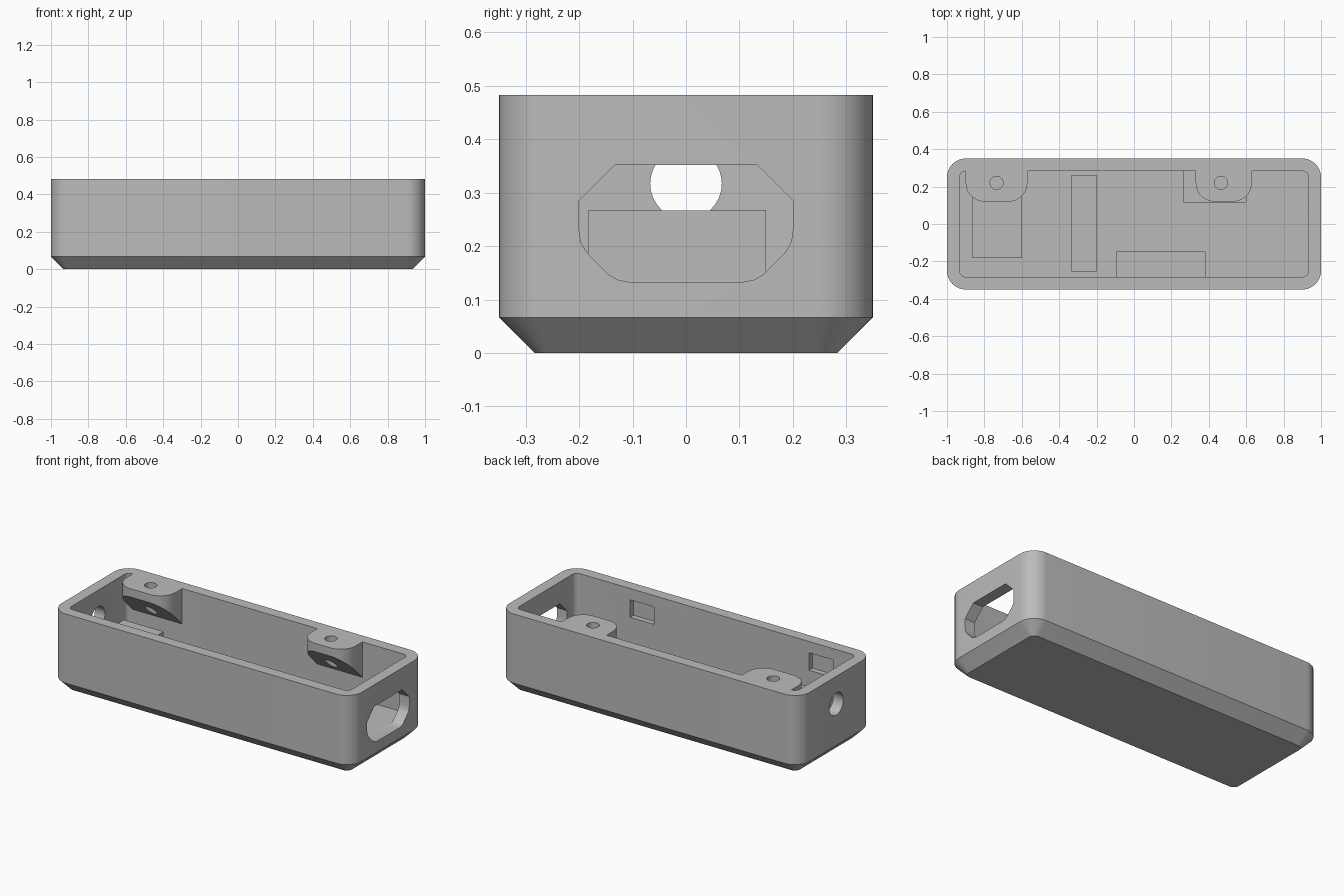
import bpy
import bmesh
from math import sin, cos, pi, radians
from mathutils import Vector

if "Cube" in bpy.data.objects:
    bpy.data.objects.remove(bpy.data.objects["Cube"])

grey = bpy.data.materials.new("plain grey")
grey.use_nodes = True
grey.diffuse_color = (0.5, 0.5, 0.5, 1)
grey.node_tree.nodes["Principled BSDF"].inputs["Base Color"].default_value = grey.diffuse_color

HEIGHT, FLOOR, WALL = 0.483, 0.133, 0.067
INNER_Y = 0.35 - WALL


def loft(name, loops):
    """Closed solid through matching loops of points."""
    bm = bmesh.new()
    rings = [[bm.verts.new(p) for p in loop] for loop in loops]
    n = len(rings[0])
    for a, b in zip(rings, rings[1:]):
        for i in range(n):
            j = (i + 1) % n
            bm.faces.new((a[i], a[j], b[j], b[i]))
    bm.faces.new(rings[0])
    bm.faces.new(rings[-1])
    bmesh.ops.recalc_face_normals(bm, faces=bm.faces)
    mesh = bpy.data.meshes.new(name)
    bm.to_mesh(mesh)
    bm.free()
    mesh.materials.append(grey)
    obj = bpy.data.objects.new(name, mesh)
    bpy.context.collection.objects.link(obj)
    return obj


def rounded(hx, hy, r, z, steps=10):
    """Rounded rectangle loop at height z."""
    pts = []
    for q, (sx, sy) in enumerate([(1, 1), (-1, 1), (-1, -1), (1, -1)]):
        for k in range(steps + 1):
            a = (q + k / steps) * pi / 2
            pts.append((sx * (hx - r) + r * cos(a), sy * (hy - r) + r * sin(a), z))
    return pts


def box(name, x0, x1, y0, y1, z0, z1):
    return loft(name, [[(x0, y0, z), (x1, y0, z), (x1, y1, z), (x0, y1, z)] for z in (z0, z1)])


def cylinder(name, center, axis, r, depth, steps=32):
    c, axis = Vector(center), Vector(axis)
    u = axis.orthogonal().normalized()
    v = axis.cross(u)
    ring = [u * r * cos(2 * pi * k / steps) + v * r * sin(2 * pi * k / steps) for k in range(steps)]
    return loft(name, [[c + p + axis * d for p in ring] for d in (-depth / 2, depth / 2)])


def cut(target, cutter):
    cutter.hide_render = True
    mod = target.modifiers.new("cut", 'BOOLEAN')
    mod.operation, mod.solver, mod.object = 'DIFFERENCE', 'EXACT', cutter
    bpy.context.view_layer.objects.active = target
    bpy.ops.object.modifier_apply(modifier=mod.name)
    bpy.data.objects.remove(cutter)


def smooth(obj):
    bpy.ops.object.select_all(action='DESELECT')
    obj.select_set(True)
    bpy.context.view_layer.objects.active = obj
    bpy.ops.object.shade_smooth_by_angle(angle=radians(30))


# Case with chamfered base
case = loft("case", [rounded(1 - WALL, INNER_Y, 0.035, 0),
                     rounded(1, 0.35, 0.1, WALL),
                     rounded(1, 0.35, 0.1, HEIGHT)])
cut(case, loft("cavity", [rounded(1 - WALL, INNER_Y, 0.033, z) for z in (FLOOR, 0.6)]))

# Clearance pockets in the floor
for x0, x1, y0, y1 in [(-0.335, -0.2, -0.25, 0.258),
                       (-0.09, 0.38, -INNER_Y, -0.147),
                       (0.265, 0.6, 0.117, INNER_Y)]:
    cut(case, box("floor_pocket", x0, x1, y0, y1, 0.067, 0.2))

# Latch pockets inside the front wall
for x in (-0.7, 0.49):
    cut(case, box("latch_pocket", x - 0.08, x + 0.08, -INNER_Y - 0.033, -0.2, 0.31, 0.415))

# Connector opening in the left end
half = [(0.105, 0.133), (0.127, 0.137), (0.145, 0.147), (0.187, 0.19),
        (0.197, 0.208), (0.2, 0.23), (0.2, 0.285), (0.133, 0.352)]
outline = half + [(-y, z) for y, z in reversed(half)]
cut(case, loft("connector_opening", [[(x, y, z) for y, z in outline] for x in (0.9, 1.1)]))

# Round hole in the right end
cut(case, cylinder("end_hole", (-1, 0, 0.317), (1, 0, 0), 0.067, 0.3))
smooth(case)

# Raised support block
box("support_block", -0.865, -0.6, -0.183, 0.15, FLOOR - 0.02, 0.267)


# Screw bosses on the back wall with sloped undersides
def boss(name, x0, x1, hole_x):
    r, front, back = 0.1, 0.12, INNER_Y + 0.02
    arc = [k / 10 * pi / 2 for k in range(11)]
    plan = [(x0, back)]
    plan += [(x0 + r - r * cos(a), front + r - r * sin(a)) for a in arc]
    plan += [(x1 - r + r * sin(a), front + r - r * cos(a)) for a in arc]
    plan += [(x1, back)]
    under = [(x, y, HEIGHT - 0.05 - (y - front)) for x, y in plan]
    obj = loft(name, [under, [(x, y, HEIGHT) for x, y in plan]])
    cut(obj, cylinder("screw_hole", (hole_x, 0.22, 0.4), (0, 0, 1), 0.035, 0.5))
    smooth(obj)


boss("right_screw_boss", -0.9, -0.57, -0.735)
boss("left_screw_boss", 0.33, 0.63, 0.465)
